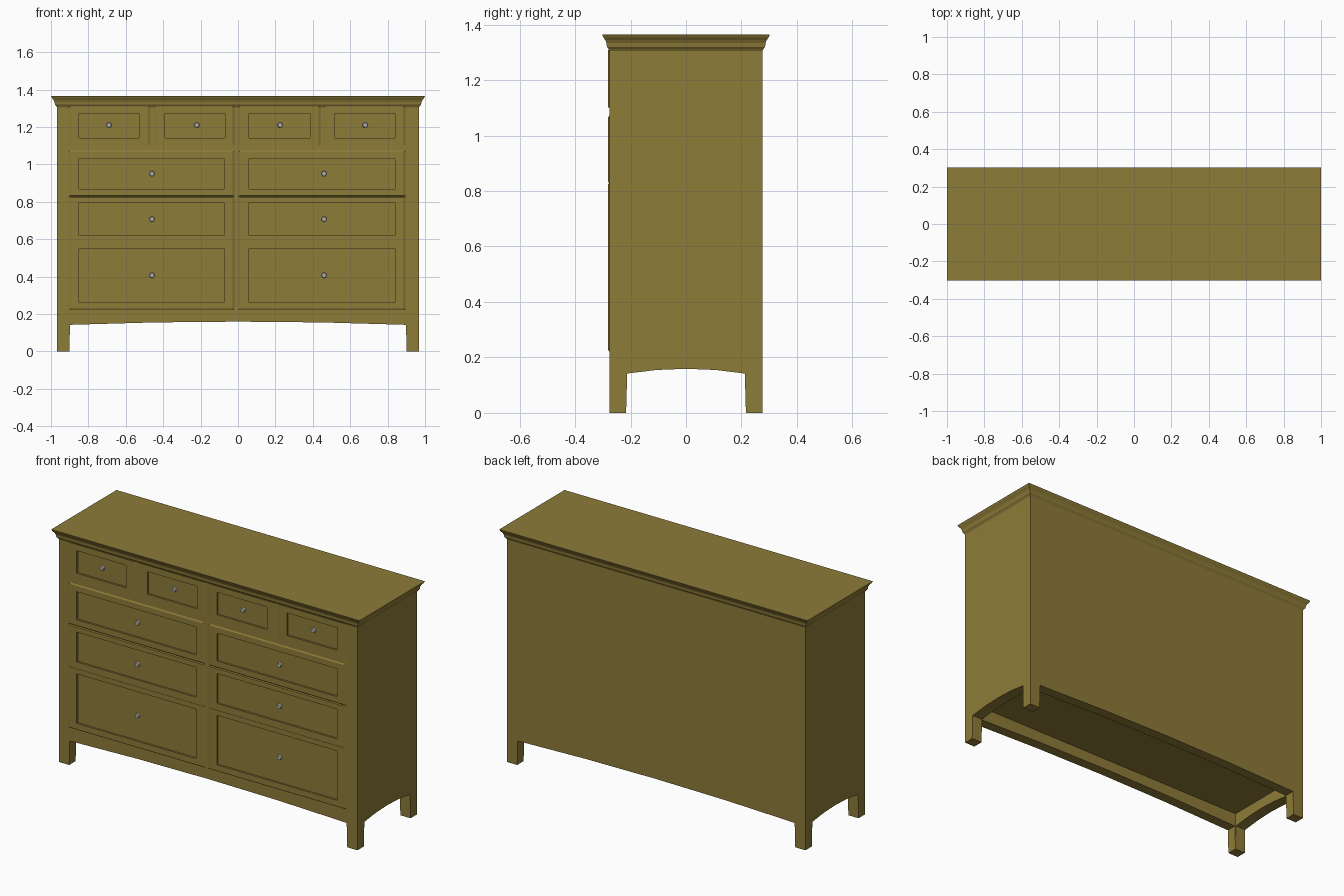
import bpy, bmesh, math
from mathutils import Matrix

if "Cube" in bpy.data.objects:
    bpy.data.objects.remove(bpy.data.objects["Cube"])


def material(name, col):
    m = bpy.data.materials.new(name)
    m.diffuse_color = (*col, 1)
    m.use_nodes = True
    m.node_tree.nodes["Principled BSDF"].inputs["Base Color"].default_value = m.diffuse_color
    return m


WOOD = material("olive wood", (0.27, 0.2, 0.04))
METAL = material("grey metal", (0.42, 0.42, 0.44))
HX, HY = 0.968, 0.276      # body half sizes
TOP = 1.31
FRONT = -0.281             # drawer face
FLOOR = -0.270             # recessed panel face


def finish(name, bm, mat):
    bmesh.ops.recalc_face_normals(bm, faces=bm.faces)
    me = bpy.data.meshes.new(name)
    bm.to_mesh(me)
    bm.free()
    me.materials.append(mat)
    ob = bpy.data.objects.new(name, me)
    bpy.context.collection.objects.link(ob)
    return ob


def add_box(bm, x0, x1, y0, y1, z0, z1):
    m = Matrix.Translation(((x0 + x1) / 2, (y0 + y1) / 2, (z0 + z1) / 2))
    bmesh.ops.create_cube(bm, size=1, matrix=m @ Matrix.Diagonal((x1 - x0, y1 - y0, z1 - z0, 1)))


def wall(name, half, leg, place, near, far):
    """Panel with two tapered legs and an arched lower edge, extruded near..far."""
    arch = [(-half + leg + (half - leg) * t, 0.142 + 0.017 * (1 - (t - 1) ** 2))
            for t in (0, 0.5, 1, 1.5, 2)]
    prof = [(-half, TOP), (-half, 0), (-half + leg - 0.004, 0), *arch,
            (half - leg + 0.004, 0), (half, 0), (half, TOP)]
    bm = bmesh.new()
    a = [bm.verts.new(place(u, near, z)) for u, z in prof]
    b = [bm.verts.new(place(u, far, z)) for u, z in prof]
    bm.faces.new(a)
    bm.faces.new(b[::-1])
    for i in range(len(a)):
        j = (i + 1) % len(a)
        bm.faces.new((a[i], b[i], b[j], a[j]))
    return finish(name, bm, WOOD)


# Carcass walls with legs
front = wall("front_wall", HX, 0.07, lambda u, d, z: (u, d, z), -HY, -HY + 0.06)
wall("back_wall", HX, 0.07, lambda u, d, z: (u, d, z), HY, HY - 0.06)
for s, n in ((-1, "left_wall"), (1, "right_wall")):
    wall(n, HY, 0.064, lambda u, d, z: (d, u, z), s * HX, s * (HX - 0.066))

# Bottom board
bm = bmesh.new()
add_box(bm, -HX + 0.03, HX - 0.03, -HY + 0.03, HY - 0.03, 0.22, 0.24)
finish("bottom_board", bm, WOOD)

# Moulded top: stacked rectangular rings
bm = bmesh.new()
rings = []
for ox, z in ((0.0, 1.305), (0.004, 1.312), (0.011, 1.32), (0.013, 1.334),
              (0.018, 1.344), (0.026, 1.354), (0.032, 1.365)):
    x, y = HX + ox, HY + ox * 0.83
    rings.append([bm.verts.new((sx * x, sy * y, z))
                  for sx, sy in ((-1, -1), (1, -1), (1, 1), (-1, 1))])
for a, b in zip(rings, rings[1:]):
    for i in range(4):
        j = (i + 1) % 4
        bm.faces.new((a[i], a[j], b[j], b[i]))
bm.faces.new(rings[0][::-1])
bm.faces.new(rings[-1])
finish("moulded_top", bm, WOOD)

# Drawers: (outer x0,x1,z0,z1), (panel x0,x1,z0,z1), bottom bevel, top bevel, knob x,z
drawers = []
for ox, px, kx in (((-0.905, -0.47), (-0.85, -0.53), -0.69), ((-0.45, -0.02), (-0.39, -0.07), -0.22),
                   ((0.003, 0.44), (0.06, 0.385), 0.225), ((0.46, 0.895), (0.515, 0.84), 0.68)):
    drawers.append(((*ox, 1.10, 1.309), (*px, 1.14, 1.272), 0.001, 0.001, kx, 1.21))
for ox, px, kx in (((-0.905, -0.02), (-0.85, -0.075), -0.46), ((0.003, 0.895), (0.06, 0.84), 0.46)):
    for oz, pz, b0, b1, kz in (((0.22, 0.58), (0.26, 0.55), 0.008, 0.0005, 0.407),
                               ((0.58, 0.829), (0.62, 0.795), 0.0005, 0.005, 0.707),
                               ((0.829, 1.073), (0.868, 1.032), 0.005, 0.008, 0.95)):
        drawers.append(((*ox, *oz), (*px, *pz), b0, b1, kx, kz))

cut = bmesh.new()
for n, (o, p, b0, b1, kx, kz) in enumerate(drawers, 1):
    # Drawer front with bevelled rim and recessed panel
    bm = bmesh.new()
    inner = (o[0] + 0.009, o[1] - 0.009, o[2] + b0, o[3] - b1)
    loops = []
    for r, y in ((o, -HY), (inner, FRONT), (p, FRONT), (p, FLOOR)):
        loops.append([bm.verts.new((x, y, z)) for x, z in
                      ((r[0], r[2]), (r[1], r[2]), (r[1], r[3]), (r[0], r[3]))])
    for a, b in zip(loops, loops[1:]):
        for i in range(4):
            j = (i + 1) % 4
            bm.faces.new((a[i], a[j], b[j], b[i]))
    bm.faces.new(loops[-1])
    bm.normal_update()
    if loops and bm.faces[:][-1].normal.y > 0:
        bmesh.ops.reverse_faces(bm, faces=bm.faces)
    me = bpy.data.meshes.new("drawer_front")
    bm.to_mesh(me)
    bm.free()
    me.materials.append(WOOD)
    bpy.context.collection.objects.link(bpy.data.objects.new(f"drawer_front_{n}", me))
    add_box(cut, p[0] - 0.002, p[1] + 0.002, -0.3, FLOOR + 0.002, p[2] - 0.002, p[3] + 0.002)

    # Knob sitting inside the recess
    bm = bmesh.new()
    m = Matrix.Translation((kx, -0.274, kz)) @ Matrix.Rotation(math.pi / 2, 4, 'X')
    bmesh.ops.create_cone(bm, cap_ends=True, segments=16, radius1=0.015, radius2=0.012,
                          depth=0.014, matrix=m)
    finish(f"knob_{n}", bm, METAL)

# Cut the recesses into the front wall
cutter = finish("recess_cutter", cut, WOOD)
cutter.hide_render = True
mod = front.modifiers.new("recesses", 'BOOLEAN')
mod.operation = 'DIFFERENCE'
mod.solver = 'EXACT'
mod.object = cutter
bpy.context.view_layer.objects.active = front
bpy.ops.object.modifier_apply(modifier=mod.name)
bpy.data.objects.remove(cutter)
